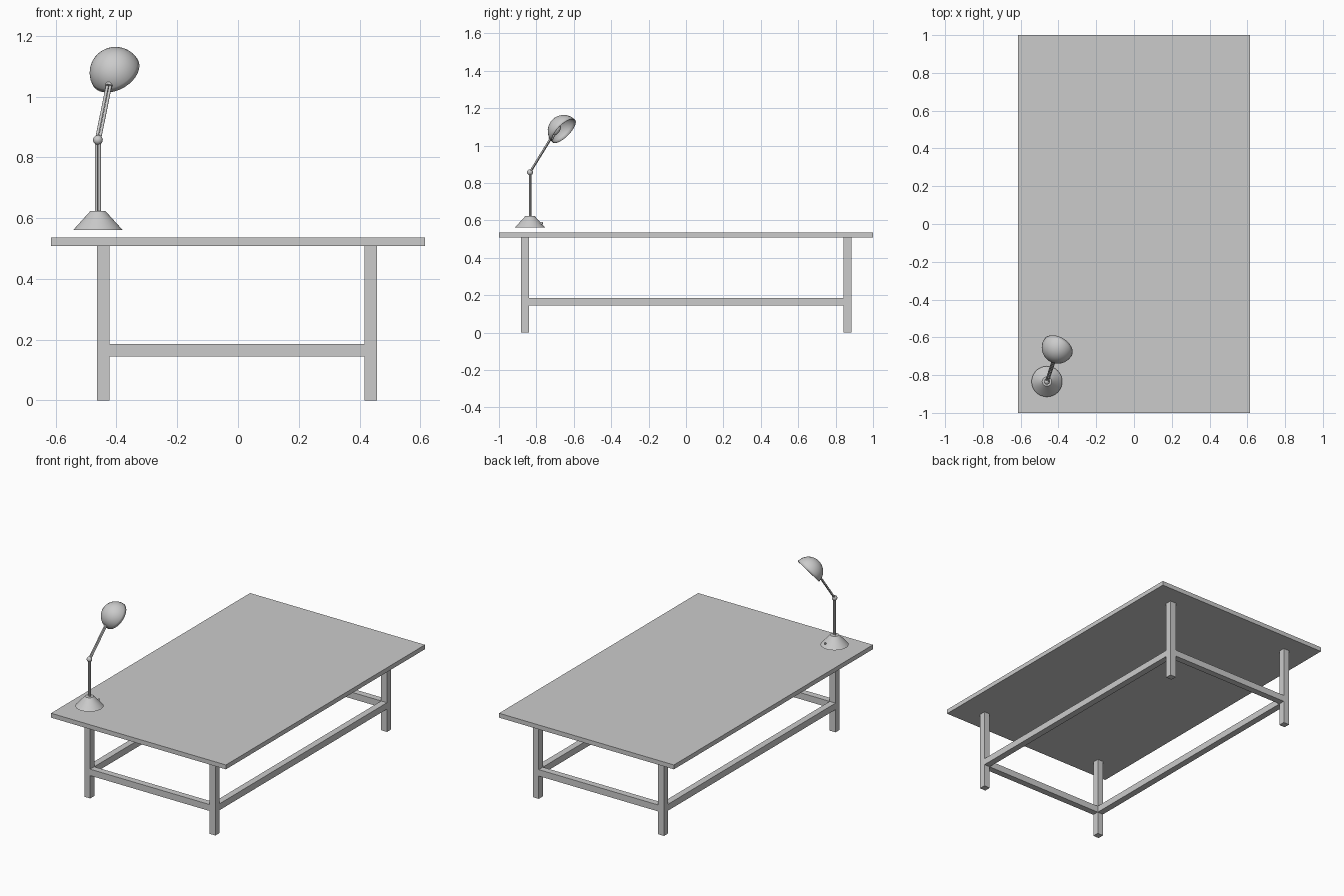
import bpy, bmesh, math
from mathutils import Vector

if "Cube" in bpy.data.objects:
    bpy.data.objects.remove(bpy.data.objects["Cube"])


def box(name, lo, hi):
    lo, hi = Vector(lo), Vector(hi)
    bpy.ops.mesh.primitive_cube_add(size=1, location=(lo + hi) / 2)
    ob = bpy.context.object
    ob.name = name
    ob.scale = hi - lo
    return ob


def rot_to(direction):
    return Vector(direction).to_track_quat('Z', 'Y').to_euler()


def smooth(ob):
    bpy.context.view_layer.objects.active = ob
    bpy.ops.object.select_all(action='DESELECT')
    ob.select_set(True)
    bpy.ops.object.shade_smooth_by_angle(angle=math.radians(35))


def rod(name, a, b, r1, r2=None, verts=24):
    a, b = Vector(a), Vector(b)
    bpy.ops.mesh.primitive_cone_add(vertices=verts, radius1=r1, radius2=r1 if r2 is None else r2,
                                    depth=(b - a).length, location=(a + b) / 2, rotation=rot_to(b - a))
    ob = bpy.context.object
    ob.name = name
    smooth(ob)
    return ob


def ball(name, centre, radius, scale=(1, 1, 1), axis=(0, 0, 1)):
    bpy.ops.mesh.primitive_uv_sphere_add(segments=32, ring_count=16, radius=radius,
                                         location=centre, rotation=rot_to(axis))
    ob = bpy.context.object
    ob.name = name
    ob.scale = scale
    smooth(ob)
    return ob


# Table top
box("table_top", (-0.615, -1, 0.508), (0.615, 1, 0.536))

# Legs
X0, X1, Y0, Y1, W = -0.464, 0.458, -0.881, 0.884, 0.041
for side, x in (("left", X0), ("right", X1 - W)):
    for end, y in (("front", Y0), ("back", Y1 - W)):
        box(f"{end}_{side}_leg", (x, y, 0), (x + W, y + W, 0.508))

# Stretcher rails between the legs
for end, y in (("front", Y0), ("back", Y1 - W)):
    box(f"{end}_rail", (X0 + W, y, 0.145), (X1 - W, y + W, 0.186))
for side, x in (("left", X0), ("right", X1 - W)):
    box(f"{side}_rail", (x, Y0 + W, 0.145), (x + W, Y1 - W, 0.186))

# Lamp base with switch
P = Vector((-0.461, -0.834, 0))
Z = Vector((0, 0, 1))
heading = Vector((0.34, 0.94, 0)).normalized()
across = Vector((heading.y, -heading.x, 0))
rod("lamp_base", P + Z * 0.561, P + Z * 0.623, 0.081, 0.025, 48)
rod("lamp_switch", P + heading * 0.055 + Z * 0.578, P + heading * 0.071 + Z * 0.586, 0.006)

# Paired rods of the post and the tilted arm, with a ball joint
joint = P + Z * 0.857
arm_end = Vector((-0.421, -0.712, 1.055))
arm = (arm_end - joint).normalized()
for side, s in (("left", -0.0055), ("right", 0.0055)):
    rod(f"lamp_post_{side}", P + Z * 0.61 + across * s, joint + across * s, 0.0048, verts=16)
    rod(f"lamp_arm_{side}", joint + across * s, arm_end + across * s, 0.0048, verts=16)
ball("lamp_joint", joint, 0.016)

# Socket and bulb inside the shade
rod("lamp_socket", arm_end - arm * 0.025, arm_end + arm * 0.01, 0.012)
ball("lamp_bulb", arm_end + arm * 0.036, 0.02, (1, 1, 1.7), arm)

# Half-sphere shade, open towards the table
facing = Vector((0.388, 0.649, -0.65))
shade = ball("lamp_shade", (-0.403, -0.654, 1.078), 0.0855, axis=-facing)
bm = bmesh.new()
bm.from_mesh(shade.data)
bmesh.ops.delete(bm, geom=[v for v in bm.verts if v.co.z < -0.001], context='VERTS')
bm.to_mesh(shade.data)
bm.free()
wall = shade.modifiers.new("wall", 'SOLIDIFY')
wall.thickness = 0.003
wall.offset = -1
